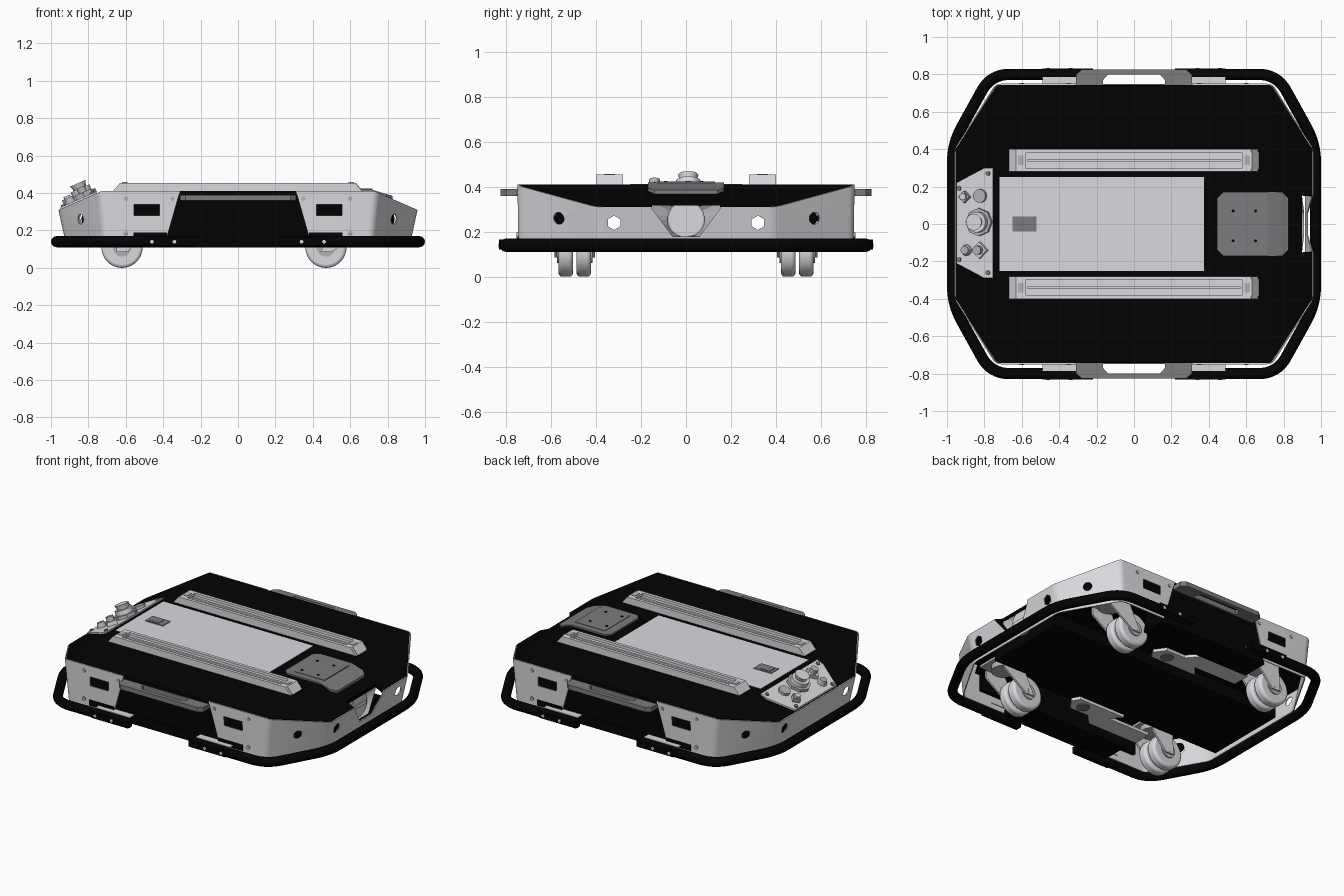
import bpy, bmesh, math
from mathutils import Matrix, Vector

if "Cube" in bpy.data.objects:
    bpy.data.objects.remove(bpy.data.objects["Cube"])


def material(name, v):
    m = bpy.data.materials.new(name)
    m.use_nodes = True
    m.diffuse_color = (v, v, v * 1.05, 1)
    bsdf = next(n for n in m.node_tree.nodes if n.type == 'BSDF_PRINCIPLED')
    bsdf.inputs["Base Color"].default_value = m.diffuse_color
    return m


LIGHT = material("light grey", 0.70)
BLACK = material("black", 0.0008)
DARK = material("dark grey", 0.20)
MID = material("mid grey", 0.45)


def finish(name, bm, mat, smooth=False, normals=True):
    if normals:
        bmesh.ops.recalc_face_normals(bm, faces=bm.faces)
    me = bpy.data.meshes.new(name)
    bm.to_mesh(me)
    bm.free()
    ob = bpy.data.objects.new(name, me)
    bpy.context.collection.objects.link(ob)
    me.materials.append(mat)
    if smooth:
        make_smooth(ob)
    return ob


def activate(ob):
    bpy.ops.object.select_all(action='DESELECT')
    ob.select_set(True)
    bpy.context.view_layer.objects.active = ob


def make_smooth(ob):
    activate(ob)
    bpy.ops.object.shade_smooth_by_angle(angle=math.radians(35))


def apply(ob, kind, **props):
    mod = ob.modifiers.new(kind.lower(), kind)
    for k, v in props.items():
        setattr(mod, k, v)
    activate(ob)
    bpy.ops.object.modifier_apply(modifier=mod.name)


def add_prism(bm, pts, axis, lo, hi):
    place = {'z': lambda u, v, w: (u, v, w), 'y': lambda u, v, w: (u, w, v),
             'x': lambda u, v, w: (w, u, v)}[axis]
    a, b = [[bm.verts.new(place(u, v, w)) for u, v in pts] for w in (lo, hi)]
    bm.faces.new(a)
    bm.faces.new(b)
    for i in range(len(pts)):
        j = (i + 1) % len(pts)
        bm.faces.new((a[i], a[j], b[j], b[i]))


def prism(name, pts, axis, lo, hi, mat):
    bm = bmesh.new()
    add_prism(bm, pts, axis, lo, hi)
    return finish(name, bm, mat)


def box(name, x, y, z, mat):
    return prism(name, [(x[0], y[0]), (x[1], y[0]), (x[1], y[1]), (x[0], y[1])], 'z', z[0], z[1], mat)


def add_cyl(bm, loc, r, depth, direction, n=32, r2=None):
    q = Vector(direction).to_track_quat('Z', 'Y').to_matrix().to_4x4()
    bmesh.ops.create_cone(bm, cap_ends=True, segments=n, radius1=r, radius2=r if r2 is None else r2,
                          depth=depth, matrix=Matrix.Translation(loc) @ q)


def cyl(name, loc, r, depth, direction, mat, n=32, r2=None):
    bm = bmesh.new()
    add_cyl(bm, loc, r, depth, direction, n, r2)
    return finish(name, bm, mat, True)


def fillet(pts, d, steps=6):
    """Round the inner corners of an open path."""
    out = [Vector(pts[0])]
    for p, c, n in zip(pts, pts[1:], pts[2:]):
        p, c, n = Vector(p), Vector(c), Vector(n)
        a, b = c + (p - c).normalized() * d, c + (n - c).normalized() * d
        for i in range(steps + 1):
            t = i / steps
            out.append(a * (1 - t) ** 2 + c * 2 * t * (1 - t) + b * t * t)
    return out + [Vector(pts[-1])]


def cut(ob, cutter):
    apply(ob, 'BOOLEAN', operation='DIFFERENCE', object=cutter, solver='EXACT')


def deck_z(x):
    return 0.41 - max(0, abs(x) - 0.73) * 0.435


# Cutter for shell openings: end holes, corner holes, side windows, end port
shield = [(-.155, .36), (-.15, .30), (-.06, .18), (.06, .18), (.15, .30), (.155, .36)]
bm = bmesh.new()
for sy in (-1, 1):
    add_cyl(bm, (0, sy * .32, .24), .032, 3, (1, 0, 0), 6)
    for sx in (-1, 1):
        add_cyl(bm, (sx * .84, sy * .57, .26), .027, .12, (sx * .85, sy * .53, 0), 24)
        xs = sorted((sx * .42, sx * .555))
        ys = sorted((sy * .725, sy * .8))
        add_prism(bm, [(xs[0], .28), (xs[1], .28), (xs[1], .34), (xs[0], .34)], 'y', *ys)
add_prism(bm, shield, 'x', .897, 1.05)
cutter = finish("opening_cutter", bm, BLACK)
cutter.hide_render = True

# Wrap-around end shells
for s, side in ((1, "left"), (-1, "right")):
    top = fillet([(.31, -.75), (.74, -.75), (.96, -.40), (.96, .40), (.74, .75), (.31, .75)], .03)
    low = fillet([(.39, -.745), (.715, -.745), (.92, -.39), (.92, .39), (.715, .745), (.39, .745)], .03)
    bm = bmesh.new()
    rows = [(bm.verts.new((s * t.x, t.y, deck_z(t.x))), bm.verts.new((s * l.x, l.y, .13)))
            for t, l in zip(top, low)]
    for a, b in zip(rows, rows[1:]):
        f = [a[0], a[1], b[1], b[0]]
        bm.faces.new(f if s > 0 else f[::-1])
    shell = finish(side + "_end_shell", bm, LIGHT, normals=False)
    apply(shell, 'SOLIDIFY', thickness=.006, offset=-1)
    cut(shell, cutter)
    make_smooth(shell)

# Deck with sloped ends
bm = bmesh.new()
xs = (-.955, -.73, .73, .955)
cols = [[bm.verts.new((x, s * (.744 if abs(x) < .8 else .398), deck_z(x))) for s in (-1, 1)] for x in xs]
for a, b in zip(cols, cols[1:]):
    bm.faces.new((a[0], b[0], b[1], a[1]))
deck = finish("deck", bm, BLACK, normals=False)
apply(deck, 'SOLIDIFY', thickness=.02, offset=-1)
cut(deck, cutter)
bpy.data.objects.remove(cutter)

# Underbody
octagon = [(.86, -.36), (.86, .36), (.66, .69), (-.66, .69), (-.86, .36), (-.86, -.36), (-.66, -.69), (.66, -.69)]
prism("inner_ceiling", octagon, 'z', .285, .295, BLACK)
box("centre_pan", (-.87, .85), (-.28, .28), (.12, .2), BLACK)

# End port: funnel, face disc and bar
bm = bmesh.new()
outer = [Vector(p) for p in ((.06, .18), (.15, .30), (.155, .335), (-.155, .335), (-.15, .30), (-.06, .18))]
ring = []
for a, b in zip(outer, outer[1:] + outer[:1]):
    ring += [a.lerp(b, i / 5) for i in range(5)]
centre = Vector((0, .256))
loops = []
for p in ring:
    q = centre + (p - centre).normalized() * .08
    loops.append((bm.verts.new((.91 - (p.y - .18) * .1, p.x, p.y)), bm.verts.new((.872, q.x, q.y))))
for a, b in zip(loops, loops[1:] + loops[:1]):
    bm.faces.new((a[0], b[0], b[1], a[1]))
finish("port_funnel", bm, MID)
cyl("port_ring", (.868, 0, .256), .083, .03, (1, 0, 0), MID, 40)
cyl("port_disc", (.873, 0, .256), .076, .03, (1, 0, 0), LIGHT, 40)
box("port_bar", (.88, .894), (-.06, .06), (.244, .268), LIGHT)

# Bumper halves
for s, side in ((1, "left"), (-1, "right")):
    cu = bpy.data.curves.new(side + "_bumper", 'CURVE')
    cu.dimensions = '3D'
    cu.bevel_depth, cu.bevel_resolution, cu.use_fill_caps = .03, 4, True
    path = fillet([(.23, -.8), (.765, -.8), (.97, -.43), (.97, .43), (.765, .8), (.23, .8)], .1, 8)
    sp = cu.splines.new('POLY')
    sp.points.add(len(path) - 1)
    for pt, p in zip(sp.points, path):
        pt.co = (s * p.x, p.y, .14, 1)
    ob = bpy.data.objects.new(side + "_bumper", cu)
    bpy.context.collection.objects.link(ob)
    cu.materials.append(BLACK)

# Long sides: black bay, backing panel, handle, brackets, screws
for s, side in ((-1, "front"), (1, "back")):
    def span(a, b):
        return sorted((s * a, s * b))
    prism(side + "_bay", [(-.40, .11), (.40, .11), (.34, .39), (-.34, .39)], 'y', *span(.56, .736), BLACK)
    box(side + "_backing", (-.60, .60), span(.70, .722), (.2, .39), BLACK)
    box(side + "_sill", (-.25, .25), span(.73, .745), (.11, .17), BLACK)
    handle = prism(side + "_handle", [(-.31, s * .73), (.31, s * .73), (.31, s * .80), (.28, s * .825),
                                      (-.28, s * .825), (-.31, s * .80)], 'z', .36, .39, DARK)
    slot = prism("slot_cutter", [(-.165, s * .748), (.165, s * .748), (.165, s * .77), (.14, s * .798),
                                 (-.14, s * .798), (-.165, s * .77)], 'z', .3, .5, DARK)
    cut(handle, slot)
    bpy.data.objects.remove(slot)
    for sx in (-1, 1):
        box(side + "_step_bracket", sorted((sx * .24, sx * .49)), span(.735, .785), (.164, .17), LIGHT)
        box(side + "_bumper_pad", sorted((sx * .22, sx * .49)), span(.788, .832), (.12, .165), BLACK)
        box(side + "_shell_lip", sorted((sx * .38, sx * .56)), span(.742, .752), (.15, .188), BLACK)
        cyl(side + "_hole_backing", (sx * .817, s * .555, .26), .032, .006, (sx * .85, s * .53, 0), BLACK)
        for x, z in ((.60, .37), (.35, .37), (.60, .185)):
            cyl(side + "_screw", (sx * x, s * .75, z), .012, .008, (0, 1, 0), MID, 12)
        for x in (.34, .46):
            cyl(side + "_bumper_screw", (sx * x, s * .831, .14), .01, .008, (0, 1, 0), LIGHT, 12)

    # Deck rail: side walls, floor, ridge and end blocks
    ramp = [(-.67, .408), (.665, .408), (.625, .455), (-.63, .455)]
    for y in (.28, .38):
        prism(side + "_rail_wall", ramp, 'y', *span(y, y + .02), LIGHT)
    box(side + "_rail_floor", (-.64, .64), span(.29, .39), (.408, .438), LIGHT)
    box(side + "_rail_ridge", (-.57, .57), span(.333, .347), (.43, .448), LIGHT)
    for sx in (-1, 1):
        prism(side + "_rail_end", [(sx * .67, .408), (sx * .63, .455), (sx * .58, .455), (sx * .58, .408)],
              'y', *span(.295, .385), LIGHT)
        box(side + "_rail_clip", sorted((sx * .59, sx * .62)), span(.315, .365), (.45, .458), MID)

    # Casters with twin wheels and forks
    for cx, off, end in ((-.62, .06, "right"), (.47, .13, "left")):
        tag = side + "_" + end
        for dy in (-.04, .04):
            y = s * .495 + dy
            wheel = cyl(tag + "_wheel", (cx, y, .11), .11, .064, (0, 1, 0), LIGHT, 48)
            bev = wheel.modifiers.new("round", 'BEVEL')
            bev.width, bev.segments, bev.limit_method = .016, 3, 'ANGLE'
            out = math.copysign(.033, dy)
            cyl(tag + "_hub", (cx, y + out, .11), .05, .012, (0, 1, 0), MID, 24)
            cyl(tag + "_axle_nut", (cx, y + out * 1.3, .11), .018, .015, (0, 1, 0), LIGHT, 6)
            fork_y = s * .495 + dy * 2.1
            prism(tag + "_fork", [(cx - .03, .085), (cx + .03, .085), (cx + off + .07, .2),
                                  (cx + off + .07, .25), (cx + off - .08, .25)],
                  'y', fork_y - .006, fork_y + .006, LIGHT)
        cyl(tag + "_swivel", (cx + off, s * .495, .255), .075, .04, (0, 0, 1), MID)
        box(tag + "_caster_plate", (cx + off - .1, cx + off + .1), span(.39, .60), (.27, .286), MID)
    prism(side + "_arm", [(.14, s * .33), (.17, s * .38), (.12, s * .45), (-.02, s * .45), (-.08, s * .52),
                          (-.45, s * .52), (-.45, s * .40), (-.14, s * .40), (-.2, s * .33)], 'z', .14, .16, LIGHT)
    cyl(side + "_arm_pivot", (.07, s * .39, .138), .04, .01, (0, 0, 1), DARK)

# Deck cover, latch and folded pad
box("cover_plate", (-.72, .375), (-.25, .25), (.405, .412), LIGHT)
box("latch", (-.65, -.52), (-.04, .04), (.41, .416), DARK)
box("latch_lever", (-.63, -.56), (-.028, .028), (.412, .419), DARK)
bm = bmesh.new()
add_prism(bm, [(.445, .408), (.445, .42), (.71, .42), (.825, .385), (.825, .36), (.71, .40)], 'y', -.17, .17)
bmesh.ops.bevel(bm, geom=[e for e in bm.edges if abs(e.verts[0].co.y - e.verts[1].co.y) < .01 and
                          (all(v.co.x > .8 for v in e.verts) or all(v.co.x < .5 for v in e.verts))],
                offset=.03, segments=1, affect='EDGES')
finish("folded_pad", bm, DARK)
box("pad_panel", (.50, .72), (-.13, .13), (.412, .423), DARK)
for x in (.53, .65):
    for y in (-.09, .07):
        cyl("pad_bolt", (x, y, .424), .008, .005, (0, 0, 1), BLACK, 10)

# Control panel on the right slope
bm = bmesh.new()
outline = [(-.755, -.29), (-.755, .30), (-.80, .30), (-.95, .22), (-.95, -.21), (-.80, -.29)]
add_prism(bm, outline, 'z', -.006, .01)
for v in bm.verts:
    v.co.z += deck_z(v.co.x)
finish("control_panel", bm, LIGHT)
UP = Vector((-.40, 0, .917))


def control(name, x, y, r, lift, h, mat, n=32, r2=None):
    loc = Vector((x, y, deck_z(x) + .01)) + UP * (lift + h / 2)
    return cyl(name, loc, r, h, UP, mat, n, r2)


control("stop_base", -.825, .01, .075, 0, .02, MID, 8)
control("stop_collar", -.825, .01, .055, .02, .03, LIGHT)
control("stop_button", -.825, .01, .035, .05, .03, LIGHT, 32, .045)
control("key_switch", -.82, .15, .036, 0, .018, MID)
control("selector_base", -.82, -.14, .045, 0, .025, LIGHT, 4)
control("selector_knob", -.82, -.14, .024, .025, .03, MID)
control("socket", -.90, .145, .032, 0, .03, MID, 4)
control("socket_cap", -.90, .145, .018, .03, .012, LIGHT)
control("round_switch", -.895, -.14, .03, 0, .03, MID, 24, .022)
for x, y in ((-.78, .27), (-.78, -.26), (-.935, .19), (-.935, -.19)):
    control("panel_screw", x, y, .012, 0, .008, DARK, 12)
